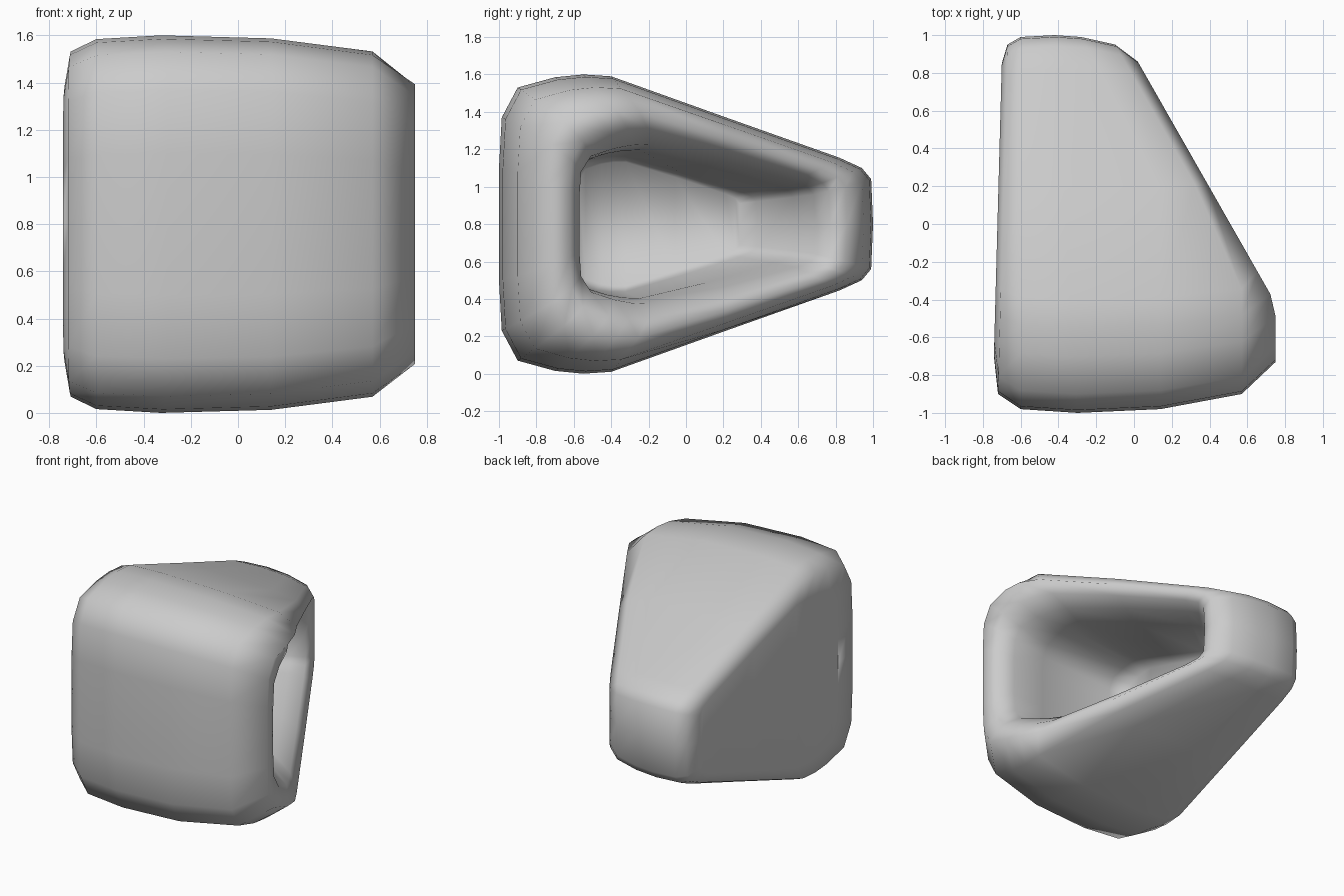
import bpy, bmesh

cube = bpy.data.objects.get("Cube")
if cube:
    bpy.data.objects.remove(cube)

grey = bpy.data.materials.new("light_grey")
grey.use_nodes = True
colour = (0.6, 0.6, 0.6, 1)
grey.diffuse_color = colour
grey.node_tree.nodes["Principled BSDF"].inputs["Base Color"].default_value = colour

MID = 0.8  # height of the mirror plane

# Upper half of the tapered outline: (depth, height above the mirror plane)
half = [(-1, 0), (-1, .3), (-.985, .57), (-.9, .73), (-.7, .785), (-.55, .8), (-.4, .79),
        (.2, .575), (.82, .355), (.94, .3), (.99, .24), (1, 0)]
outline = half + [(y, -h) for y, h in half[-2:0:-1]]


def ring(bm, y0, y1, k0, k1, x_cap, x_back, slope):
    """Outline fitted between y0 and y1, heights scaled k0..k1, x leaning with y up to a cap."""
    verts = []
    for y, h in outline:
        u = (y + 1) / 2
        py = y0 + (y1 - y0) * u
        x = min(x_cap, x_back + slope * (y1 - py))
        verts.append(bm.verts.new((x, py, MID + h * (k0 + (k1 - k0) * u))))
    return verts


# Rings run from the closed side, round the slanted rim and down into the hollow
SIDE = -.027
LEAN = .57
rings = [
    (-.7, .85, .73, .8, 0, -.70, SIDE),
    (-.9, .95, .91, .93, 0, -.67, SIDE),
    (-.98, .99, .98, .98, 0, -.60, 0),
    (-1, 1, 1, 1, -.3, -.42, .06),
    (-.98, .99, .985, .98, .14, -.28, LEAN),
    (-.9, .95, .91, .93, .57, -.1, LEAN),
    (-.73, .86, .74, .84, .75, .02, LEAN),
    (-.62, .77, .6, .74, .72, .01, LEAN),
    (-.57, .69, .49, .66, .6, -.06, LEAN),
    (-.6, .58, .46, .6, .32, -.18, LEAN),
    (-.63, .38, .44, .5, -.3, -.38, .1),
    (-.58, .29, .40, .46, -.42, -.42, 0),
]

bm = bmesh.new()
loops = [ring(bm, *r) for r in rings]
n = len(outline)
for a, b in zip(loops, loops[1:]):
    for i in range(n):
        j = (i + 1) % n
        bm.faces.new((a[i], a[j], b[j], b[i]))

# Close the outer side and the bottom of the hollow with strips across the mirror plane
for loop in (loops[0], loops[-1]):
    m = len(half)
    bm.faces.new((loop[0], loop[1], loop[n - 1]))
    for i in range(1, m - 2):
        bm.faces.new((loop[i], loop[i + 1], loop[n - i - 1], loop[n - i]))
    bm.faces.new((loop[m - 2], loop[m - 1], loop[m]))
bmesh.ops.recalc_face_normals(bm, faces=bm.faces)

mesh = bpy.data.meshes.new("hollow_shell")
bm.to_mesh(mesh)
bm.free()
mesh.materials.append(grey)
shell = bpy.data.objects.new("hollow_shell", mesh)
bpy.context.collection.objects.link(shell)
for p in mesh.polygons:
    p.use_smooth = True
